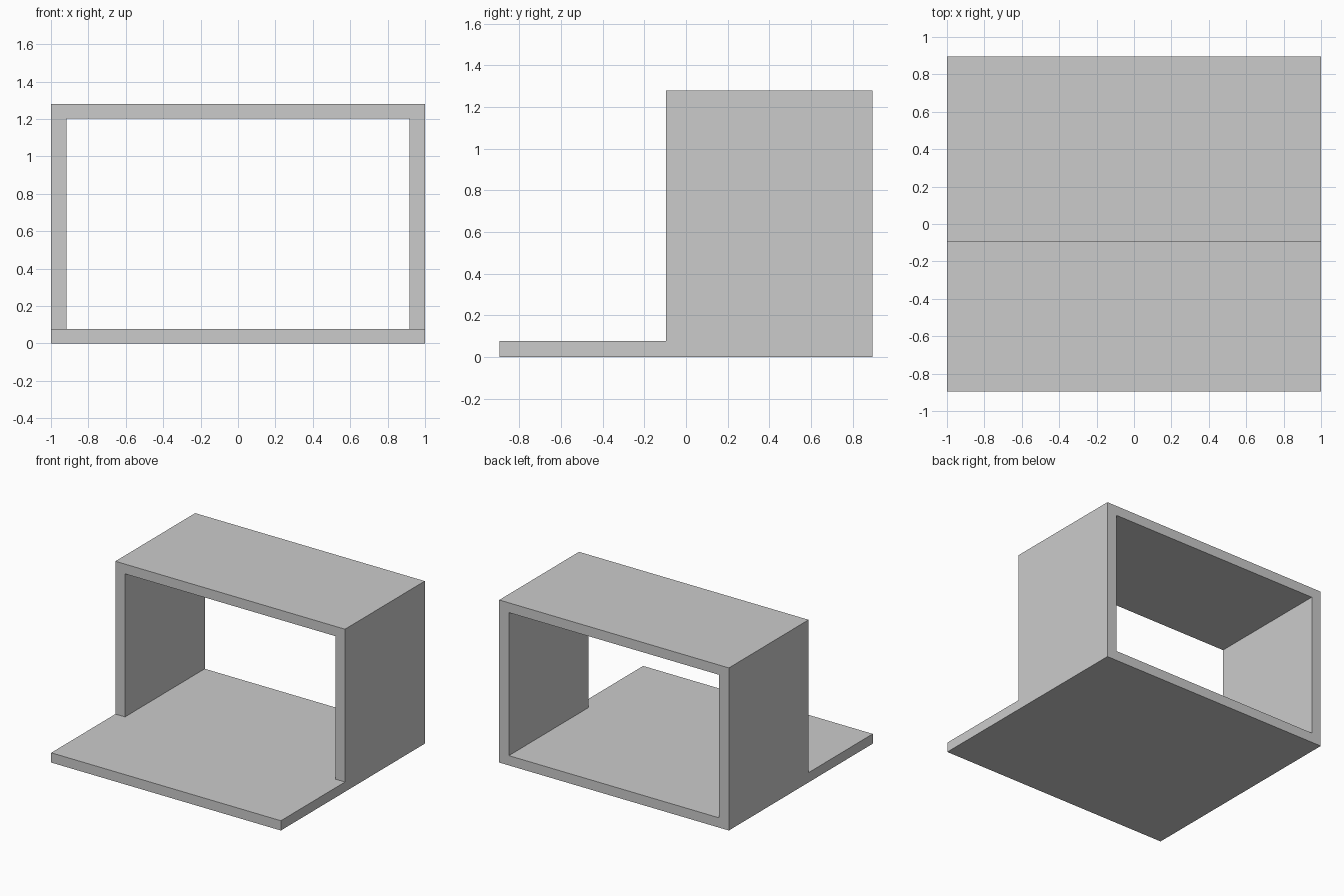
import bpy, bmesh

if "Cube" in bpy.data.objects:
    bpy.data.objects.remove(bpy.data.objects["Cube"])

HALF_W, HALF_D, HEIGHT = 1.0, 0.895, 1.28
FLOOR_T, ROOF_T, WALL_T = 0.077, 0.077, 0.084
HOOD_FRONT = -0.097


def extrude_profile(name, points, y0, y1):
    """Extrude an (x, z) outline along y into a closed solid."""
    bm = bmesh.new()
    face = bm.faces.new([bm.verts.new((x, y0, z)) for x, z in points])
    result = bmesh.ops.extrude_face_region(bm, geom=[face])
    moved = [g for g in result["geom"] if isinstance(g, bmesh.types.BMVert)]
    bmesh.ops.translate(bm, verts=moved, vec=(0, y1 - y0, 0))
    bmesh.ops.recalc_face_normals(bm, faces=bm.faces)
    mesh = bpy.data.meshes.new(name)
    bm.to_mesh(mesh)
    bm.free()
    obj = bpy.data.objects.new(name, mesh)
    bpy.context.collection.objects.link(obj)
    return obj


# Floor slab, running forward past the hood
extrude_profile("floor_slab",
                [(-HALF_W, 0), (HALF_W, 0), (HALF_W, FLOOR_T), (-HALF_W, FLOOR_T)],
                -HALF_D, HALF_D)

# Hood: two side walls and the roof as one arch, open front and back
inner_x, inner_z = HALF_W - WALL_T, HEIGHT - ROOF_T
right_half = [(inner_x, inner_z), (inner_x, FLOOR_T), (HALF_W, FLOOR_T), (HALF_W, HEIGHT)]
left_half = [(-x, z) for x, z in reversed(right_half)]
extrude_profile("walls_and_roof", right_half + left_half, HOOD_FRONT, HALF_D)
